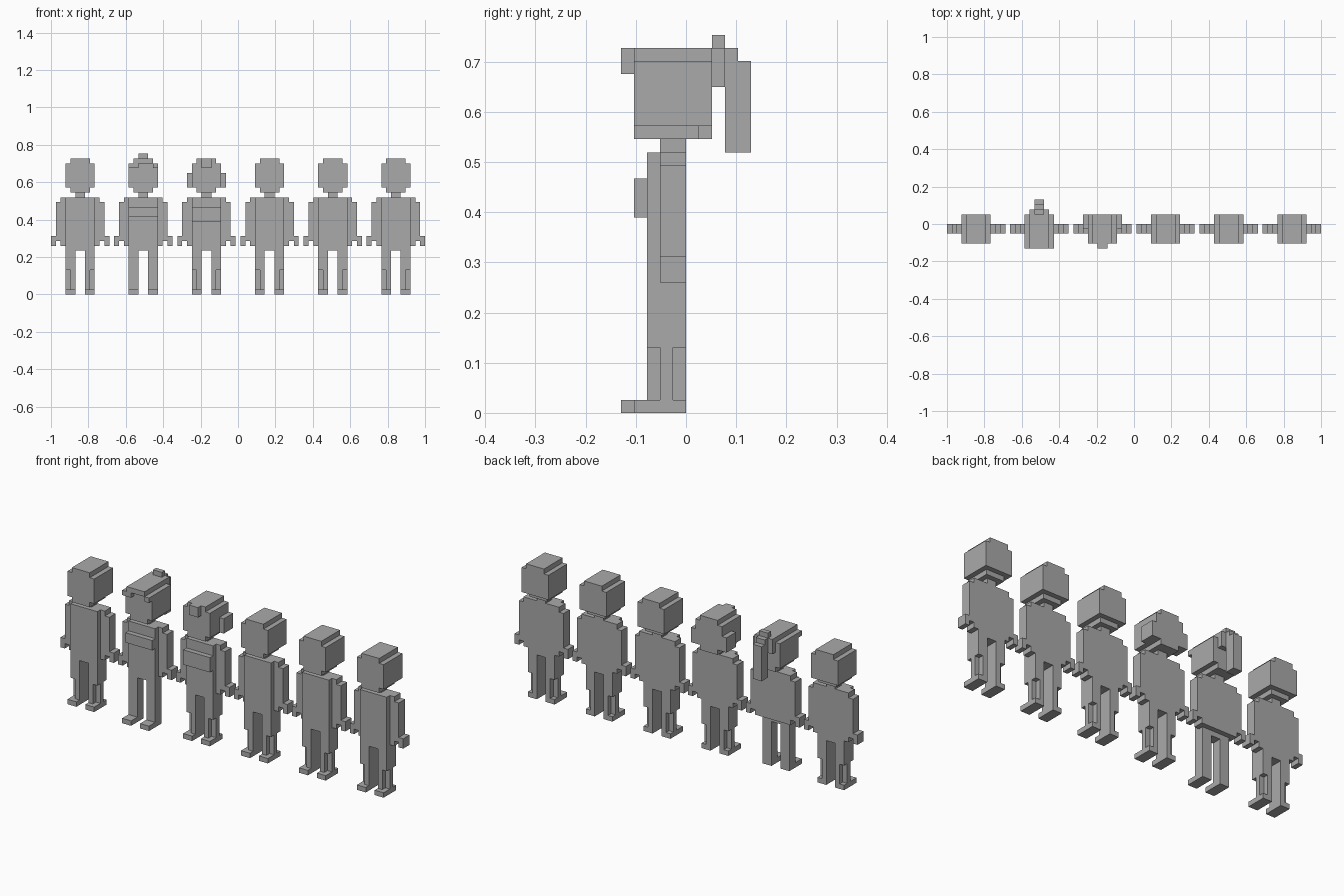
import bpy, bmesh
from mathutils import Vector

cube = bpy.data.objects.get("Cube")
if cube:
    bpy.data.objects.remove(cube, do_unlink=True)

UNIT = 2 / 77      # one block; each person is 12 blocks wide with a gap of 1

grey = bpy.data.materials.new("plain_grey")
grey.use_nodes = True
grey.diffuse_color = (0.4, 0.4, 0.4, 1)
grey.node_tree.nodes["Principled BSDF"].inputs["Base Color"].default_value = (0.4, 0.4, 0.4, 1)


def part(name, person, boxes, mirror=False):
    """Blocks (x0, x1, y0, y1, z0, z1), x measured from the person's centre."""
    bm = bmesh.new()
    if mirror:
        boxes = boxes + [(-b[1], -b[0], *b[2:]) for b in boxes]
    shift = Vector(((person - 2.5) * 13, 0, 0))
    for x0, x1, y0, y1, z0, z1 in boxes:
        size = Vector((x1 - x0, y1 - y0, z1 - z0))
        mid = Vector((x0 + x1, y0 + y1, z0 + z1)) / 2 + shift
        for v in bmesh.ops.create_cube(bm, size=1)["verts"]:
            v.co = (v.co * size + mid) * UNIT
    mesh = bpy.data.meshes.new(name)
    bm.to_mesh(mesh)
    bm.free()
    mesh.materials.append(grey)
    bpy.context.collection.objects.link(bpy.data.objects.new(f"{name}_{person + 1}", mesh))


for p in range(6):
    slim = p == 1
    back = -1 if slim else 0
    jaw = 2 if p in (1, 2) else 1
    # Head with stepped crown and jaw
    part("head", p, [(-3, 3, -4, 2, 22, 27), (-2, 2, -4, 2, 27, 28), (-2, 2, -4, jaw, 21, 22)])
    part("neck", p, [(-1, 1, -2, 0, 20, 21)])
    # Torso and hips
    part("torso", p, [(-3, 3, -3, 0, 10, 20), (-3, 3, -3, back, 9, 10)])
    # Arms with hands pointing outward
    part("arms", p, [(3, 4, -2, 0, 10, 20), (4, 5, -2, 0, 11, 19)], True)
    part("hands", p, [(5, 6, -2, 0, 10, 12)], True)
    # Legs: straight, or with a side seam over the calf
    if slim:
        part("legs", p, [(1, 3, -3, back, 1, 9)], True)
        part("feet", p, [(1, 3, -5, back, 0, 1)], True)
    else:
        part("legs", p, [(1, 3, -3, 0, 5, 9), (1, 2, -3, 0, 1, 5), (2, 3, -2, -1, 1, 5)], True)
        part("feet", p, [(1, 3, -4, 0, 0, 1)], True)

# Second person: chest, fringe and ponytail
part("chest", 1, [(-3, 3, -4, -3, 16, 18)])
part("fringe", 1, [(-2, 2, -5, -4, 27, 28), (-3, -1, -5, -4, 26, 27), (2, 3, -5, -4, 26, 27)])
part("hair_tie", 1, [(-2, 2, 2, 3, 25, 28), (-1, 1, 2, 3, 28, 29)])
part("ponytail", 1, [(-1, 1, 3, 4, 20, 28), (-1, 1, 4, 5, 20, 27)])

# Third person: chest, forelock and side hair
part("chest", 2, [(-3, 3, -4, -3, 15, 18)])
part("forelock", 2, [(-1, 1, -5, -4, 26, 28)])
part("side_hair", 2, [(3, 4, -1, 2, 22, 25)], True)
